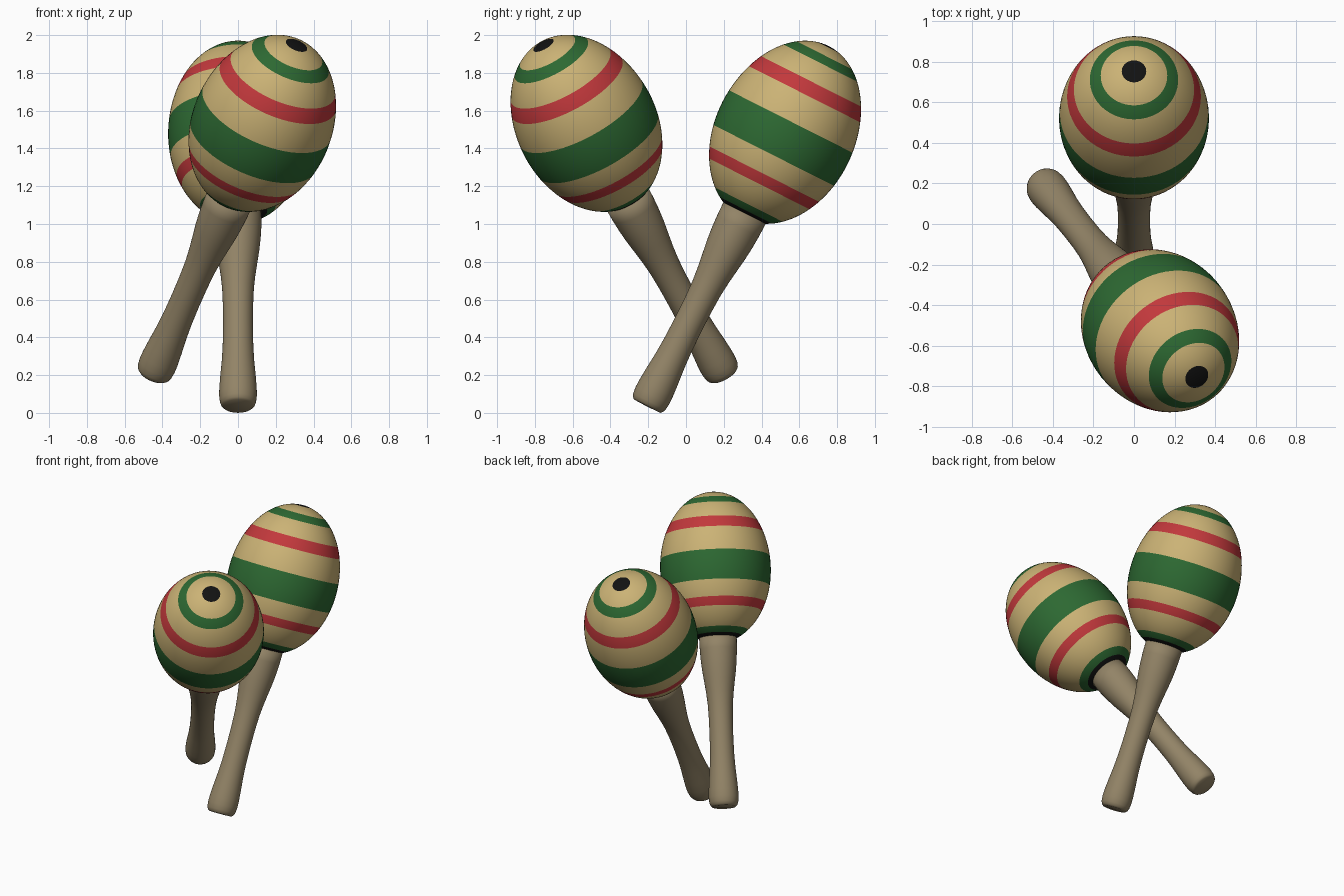
import bpy, math
from mathutils import Vector

if "Cube" in bpy.data.objects:
    bpy.data.objects.remove(bpy.data.objects["Cube"])

SEGS = 64
HEAD_T, HEAD_R, UP, DOWN = 1.617, 0.37, 0.52, 0.50   # egg centre along axis, radius, half lengths


def material(name, rgb):
    m = bpy.data.materials.new(name)
    m.diffuse_color = (*rgb, 1)
    m.use_nodes = True
    m.node_tree.nodes["Principled BSDF"].inputs["Base Color"].default_value = m.diffuse_color
    return m


TAN = material("tan_shell", (0.60, 0.45, 0.18))
GREEN = material("green_paint", (0.026, 0.14, 0.032))
RED = material("red_paint", (0.54, 0.04, 0.045))
BLACK = material("black_paint", (0.006, 0.006, 0.006))
WOOD = material("handle_wood", (0.29, 0.23, 0.135))
PAINTS = [TAN, GREEN, RED, BLACK]


def lathe(name, profile, mats, ring_mats, base, tip):
    """Revolve (radius, height) points around the axis running from base to tip."""
    verts, rings, faces, ids = [], [], [], []
    for r, t in profile:
        if r < 1e-4:
            rings.append([len(verts)] * SEGS)
            verts.append((0, 0, t))
        else:
            rings.append([len(verts) + i for i in range(SEGS)])
            verts += [(r * math.cos(2 * math.pi * i / SEGS),
                       r * math.sin(2 * math.pi * i / SEGS), t) for i in range(SEGS)]
    for k in range(len(rings) - 1):
        lo, hi = rings[k], rings[k + 1]
        for i in range(SEGS):
            j = (i + 1) % SEGS
            faces.append(tuple(dict.fromkeys((lo[i], lo[j], hi[j], hi[i]))))
            ids.append(ring_mats[k])
    mesh = bpy.data.meshes.new(name)
    mesh.from_pydata(verts, [], faces)
    for m in mats:
        mesh.materials.append(m)
    mesh.polygons.foreach_set("material_index", ids)
    mesh.polygons.foreach_set("use_smooth", [True] * len(faces))
    mesh.update()
    ob = bpy.data.objects.new(name, mesh)
    bpy.context.collection.objects.link(ob)
    ob.location = base
    ob.rotation_mode = 'QUATERNION'
    ob.rotation_quaternion = (tip - base).to_track_quat('Z', 'Y')
    return ob


# painted bands: (upper limit along the axis, paint)
BANDS = [(1.163, 3), (1.197, 1), (1.32, 0), (1.378, 2), (1.489, 0), (1.69, 1),
         (1.852, 0), (1.928, 2), (2.037, 0), (2.083, 1), (2.130, 0), (2.137, 3)]


def egg_angle(t):
    h = t - HEAD_T
    return math.asin(max(-1, min(1, h / (UP if h > 0 else DOWN))))


def egg_point(a):
    return (HEAD_R * math.cos(a), HEAD_T + math.sin(a) * (UP if a > 0 else DOWN))


def shell_profile():
    a = -math.pi / 2
    pts, paints = [egg_point(a)], []
    for limit, paint in BANDS:
        b = egg_angle(limit)
        n = max(2, math.ceil((b - a) / 0.07))
        for i in range(1, n + 1):
            pts.append(egg_point(a + (b - a) * i / n))
            paints.append(paint)
        a = b
    return pts, paints


HANDLE = [(0, 0), (0.078, 0.002), (0.089, 0.012), (0.096, 0.03), (0.100, 0.065), (0.099, 0.11),
          (0.094, 0.18), (0.086, 0.27), (0.081, 0.36), (0.079, 0.48), (0.080, 0.60),
          (0.084, 0.70), (0.092, 0.78), (0.103, 0.86), (0.113, 0.93), (0.120, 1.0),
          (0.124, 1.07), (0.126, 1.16), (0, 1.17)]


def maraca(side, base, tip):
    base, tip = Vector(base), Vector(tip)
    pts, paints = shell_profile()
    lathe(side + "_shell", pts, PAINTS, paints, base, tip)
    lathe(side + "_handle", HANDLE, [WOOD], [0] * (len(HANDLE) - 1), base, tip)


# two crossed rattles
maraca("rear", (0, -0.207, 0.034), (0, 0.758, 1.945))
maraca("front", (-0.45, 0.20, 0.20), (0.312, -0.757, 1.951))
